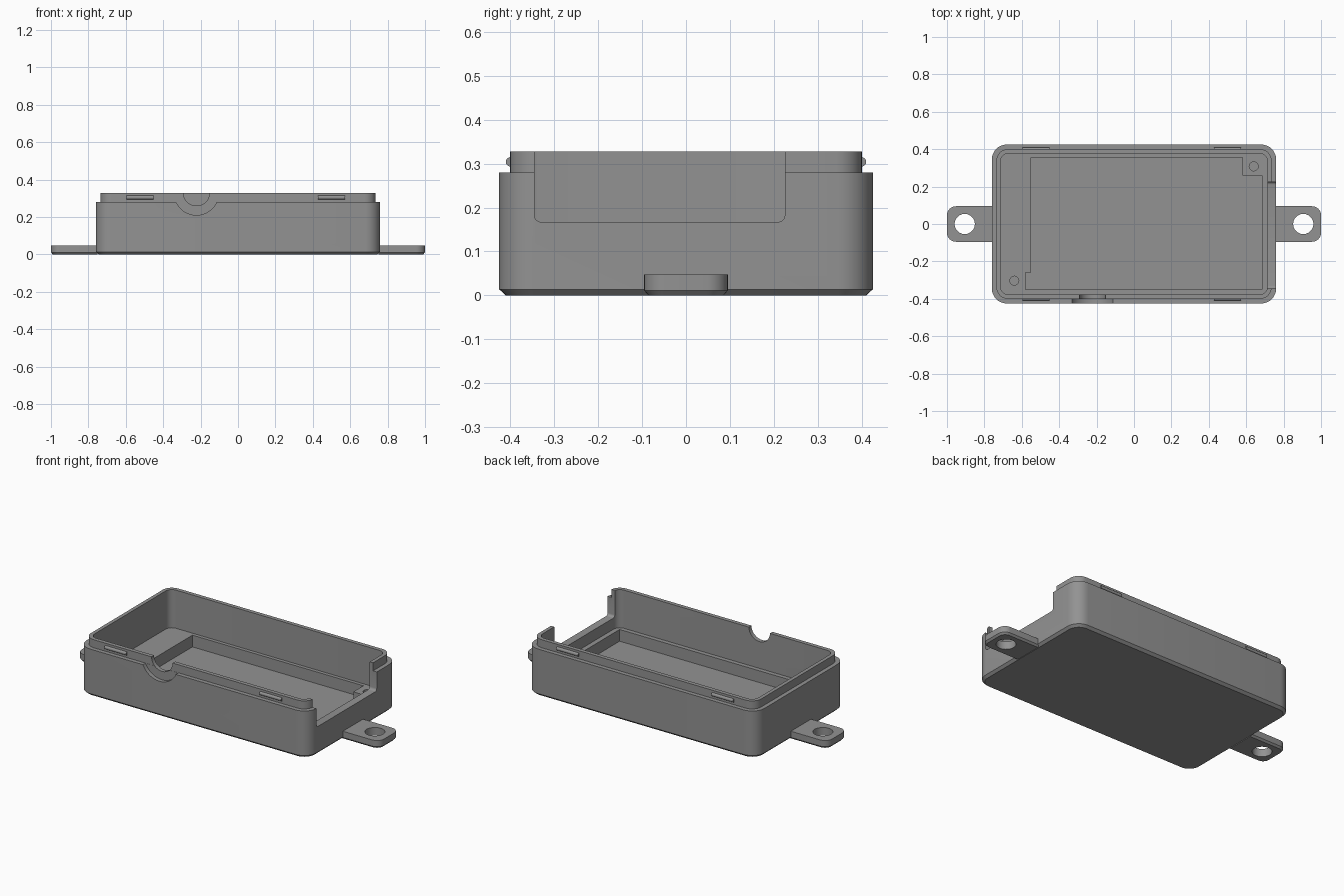
import bpy, bmesh, math

if "Cube" in bpy.data.objects:
    bpy.data.objects.remove(bpy.data.objects["Cube"])

grey = bpy.data.materials.new("mid grey")
grey.diffuse_color = (0.29, 0.29, 0.29, 1)
grey.use_nodes = True
grey.node_tree.nodes["Principled BSDF"].inputs["Base Color"].default_value = grey.diffuse_color


def rounded(w, d, r, z, cx=0, cy=0, n=8):
    """Rounded rectangle ring with half sizes w and d at height z."""
    pts = []
    for k, (sx, sy) in enumerate([(1, 1), (-1, 1), (-1, -1), (1, -1)]):
        for i in range(n + 1):
            a = math.pi / 2 * (k + i / n)
            pts.append((cx + sx * (w - r) + r * math.cos(a),
                        cy + sy * (d - r) + r * math.sin(a), z))
    return pts


def circle(r, n=40):
    return [(r * math.cos(2 * math.pi * i / n), r * math.sin(2 * math.pi * i / n)) for i in range(n)]


def loft(name, rings):
    """Closed solid through a stack of matching rings."""
    bm = bmesh.new()
    rows = [[bm.verts.new(p) for p in ring] for ring in rings]
    n = len(rows[0])
    bm.faces.new(rows[0])
    bm.faces.new(rows[-1])
    for a, b in zip(rows, rows[1:]):
        for i in range(n):
            j = (i + 1) % n
            bm.faces.new((a[i], a[j], b[j], b[i]))
    bmesh.ops.recalc_face_normals(bm, faces=bm.faces)
    me = bpy.data.meshes.new(name)
    bm.to_mesh(me)
    bm.free()
    me.materials.append(grey)
    ob = bpy.data.objects.new(name, me)
    bpy.context.collection.objects.link(ob)
    return ob


def activate(ob):
    bpy.ops.object.select_all(action='DESELECT')
    ob.select_set(True)
    bpy.context.view_layer.objects.active = ob


def cut(ob, cutter):
    activate(ob)
    m = ob.modifiers.new("cut", 'BOOLEAN')
    m.operation, m.solver, m.object = 'DIFFERENCE', 'EXACT', cutter
    bpy.ops.object.modifier_apply(modifier=m.name)
    bpy.data.objects.remove(cutter)


def smooth(ob):
    activate(ob)
    bpy.ops.object.shade_smooth_by_angle(angle=math.radians(30))


# Hollow case: chamfered foot, outer wall, stepped lip, inner wall, ledge
case = loft("case", [
    rounded(0.746, 0.41, 0.066, 0),
    rounded(0.76, 0.425, 0.08, 0.014),
    rounded(0.76, 0.425, 0.08, 0.28),
    rounded(0.735, 0.4, 0.06, 0.28),
    rounded(0.735, 0.4, 0.06, 0.328),
    rounded(0.713, 0.376, 0.04, 0.328),
    rounded(0.713, 0.376, 0.04, 0.1),
])

# Sunken floor pocket that leaves a ledge and two corner pads
pocket = [(-0.58, -0.35), (0.684, -0.35), (0.684, 0.26), (0.58, 0.26),
          (0.58, 0.355), (-0.55, 0.355), (-0.55, -0.26), (-0.58, -0.26)]
cut(case, loft("pocket_cutter", [[(x, y, z) for x, y in pocket] for z in (0.03, 0.2)]))

# Screw holes in the corner pads
for hx, hy in ((0.64, 0.308), (-0.64, -0.303)):
    cut(case, loft("screw_cutter", [[(hx + x, hy + y, z) for x, y in circle(0.024, 24)]
                                    for z in (0.04, 0.2)]))

# Wide opening in the right wall, with small bottom corner radii
opening = rounded(0.285, 0.15, 0.015, 0, -0.06, 0.317, 4)
cut(case, loft("opening_cutter", [[(x, y, z) for y, z, _ in opening] for x in (0.64, 0.9)]))

# Cable notch in the front wall with a wider outer recess
for r, y1 in ((0.12, -0.401), (0.07, -0.3)):
    cut(case, loft("notch_cutter", [[(-0.222 + x, y, 0.33 + z) for x, z in circle(r, 48)]
                                    for y in (-0.5, y1)]))
smooth(case)

# Snap ridges along the lip, front and back
for side, label in ((-1, "front"), (1, "back")):
    for cx in (-0.525, 0.5):
        ridge = loft(label + "_snap_ridge", [
            [(x, side * (0.398 + 0.012 * math.sin(a)), 0.304 + 0.011 * math.cos(a))
             for a in [math.pi * i / 8 for i in range(9)]]
            for x in (cx - 0.072, cx + 0.072)])
        smooth(ridge)

# Mounting tabs with screw holes
for side, label in ((-1, "left"), (1, "right")):
    tab = loft(label + "_mounting_tab", [
        rounded(0.143, 0.085, 0.038, 0, side * 0.847),
        rounded(0.153, 0.095, 0.048, 0.011, side * 0.847),
        rounded(0.153, 0.095, 0.048, 0.048, side * 0.847)])
    # Trim the end buried in the case, then fill it as a straight root
    cut(tab, loft("trim_cutter", [[(side * x, y, z) for x, y in
                                   ((0.6, -0.2), (0.8, -0.2), (0.8, 0.2), (0.6, 0.2))]
                                  for z in (-0.1, 0.2)]))
    root_profile = [(-0.085, 0), (0.085, 0), (0.095, 0.011),
                    (0.095, 0.048), (-0.095, 0.048), (-0.095, 0.011)]
    loft(label + "_tab_root", [[(side * x, y, z) for y, z in root_profile] for x in (0.75, 0.8)])
    cut(tab, loft("hole_cutter", [[(side * 0.905 + x, y, z) for x, y in circle(0.054)]
                                  for z in (-0.1, 0.2)]))
    smooth(tab)
